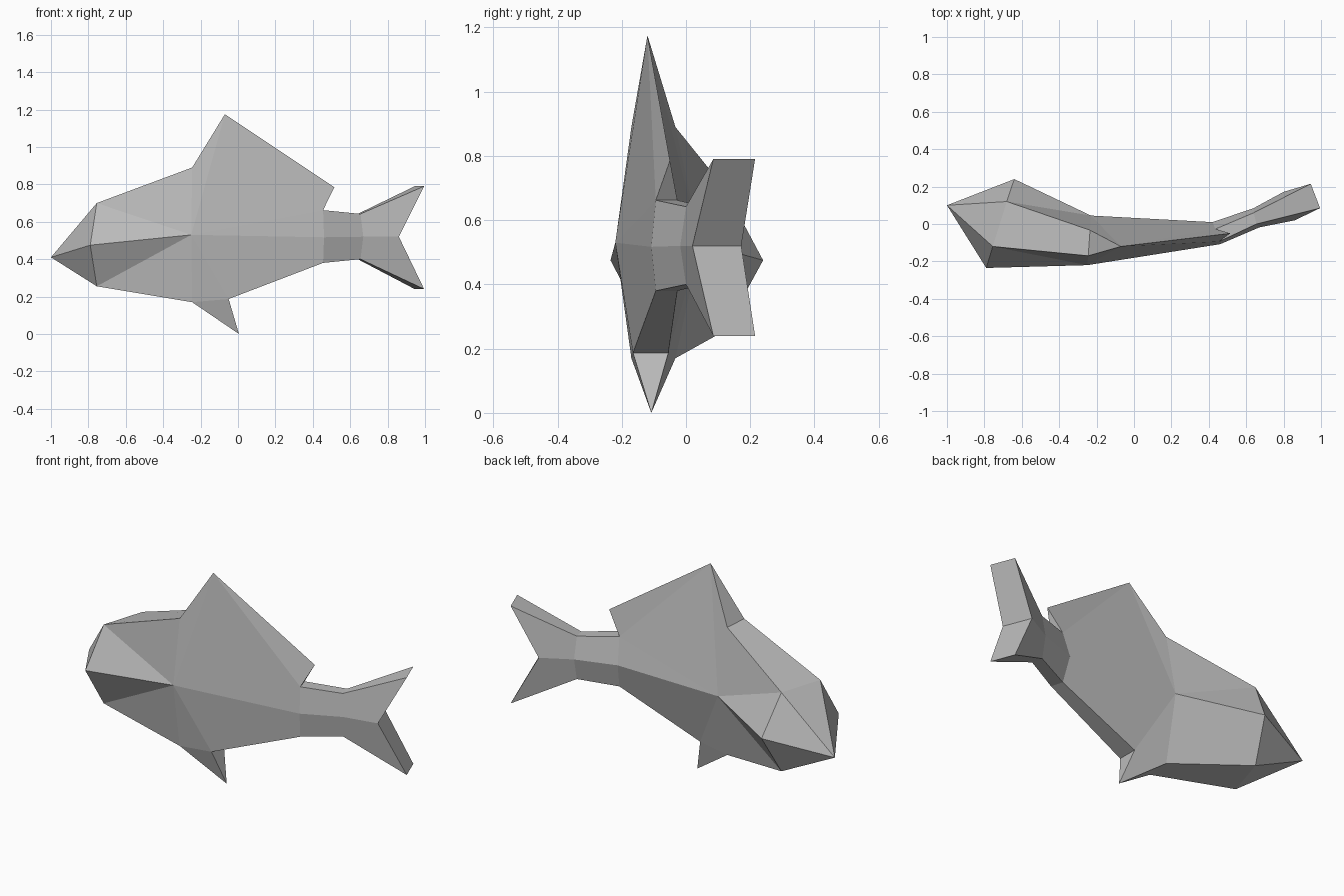
import bpy, bmesh

default_cube = bpy.data.objects.get("Cube")
if default_cube:
    bpy.data.objects.remove(default_cube, do_unlink=True)

grey = bpy.data.materials.new("plain_grey")
grey.use_nodes = True
colour = (0.5, 0.5, 0.5, 1)
grey.diffuse_color = colour
grey.node_tree.nodes["Principled BSDF"].inputs["Base Color"].default_value = colour

bm = bmesh.new()


def point(x, y, z):
    return bm.verts.new((x, y, z))


def face(*corners):
    return bm.faces.new(corners)


def ring(sides, ridges, middle, top, bottom):
    """Six-sided section: front and back points for the side, top and bottom."""
    return {"side": [point(x, y, middle) for x, y in sides],
            "top": [point(x, y, top) for x, y in ridges],
            "bottom": [point(x, y, bottom) for x, y in ridges]}


def join(a, b, level):
    """Strip along the top or bottom ridge between two sections."""
    face(a[level][0], a[level][1], b[level][1], b[level][0])


# Body sections from head to tail
head = ring([(-.79, -.235), (-.64, .24)], [(-.755, -.12), (-.68, .12)], .475, .70, .255)
belly = ring([(-.25, -.22), (-.23, .045)], [(-.245, -.17), (-.235, -.033)], .53, .89, .17)
waist = ring([(.46, -.108), (.42, .01)], [(.455, -.094), (.435, -.027)], .517, .662, .38)
stem = ring([(.67, -.018), (.64, .085)], [(.655, 0), (.64, .06)], .52, .642, .40)
tail = ring([(.86, .02), (.80, .172)], [(.995, .085), (.945, .215)], .52, .79, .24)

# Snout and fin tips
nose = point(-1, .10, .41)
dorsal_peak = point(-.07, -.12, 1.175)
dorsal_end = point(.515, -.05, .785)
fin_base = [point(-.05, -.165, .187), point(-.05, -.055, .187)]
fin_tip = point(.005, -.108, 0)

for level in ("top", "bottom"):
    # Snout ridge, head ridge, tail stem and tail fin
    face(nose, *head[level])
    join(head, belly, level)
    join(waist, stem, level)
    join(stem, tail, level)
    face(*tail["side"], tail[level][1], tail[level][0])
    for s in (0, 1):
        face(nose, head["side"][s], head[level][s])
        face(head["side"][s], head[level][s], belly["side"][s])
        face(head[level][s], belly[level][s], belly["side"][s])
        for a, b in ((waist, stem), (stem, tail)):
            face(a["side"][s], b["side"][s], b[level][s], a[level][s])

for s in (0, 1):
    flank, rear = belly["side"][s], waist["side"][s]
    # Upper flank rising into the dorsal fin
    face(flank, belly["top"][s], dorsal_peak)
    face(flank, dorsal_peak, waist["top"][s])
    face(dorsal_peak, dorsal_end, waist["top"][s])
    face(flank, waist["top"][s], rear)
    # Lower flank and belly fin
    face(flank, belly["bottom"][s], fin_base[s])
    face(flank, fin_base[s], waist["bottom"][s], rear)
    face(belly["bottom"][s], fin_base[s], fin_tip)

# Front and rear edges of both fins, and the underside behind the belly fin
face(*belly["top"], dorsal_peak)
face(*waist["top"], dorsal_end)
face(*belly["bottom"], fin_tip)
face(*fin_base, fin_tip)
face(*fin_base, waist["bottom"][1], waist["bottom"][0])

bmesh.ops.recalc_face_normals(bm, faces=bm.faces)
mesh = bpy.data.meshes.new("fish_body")
bm.to_mesh(mesh)
bm.free()
mesh.materials.append(grey)
fish = bpy.data.objects.new("fish_body", mesh)
bpy.context.collection.objects.link(fish)
